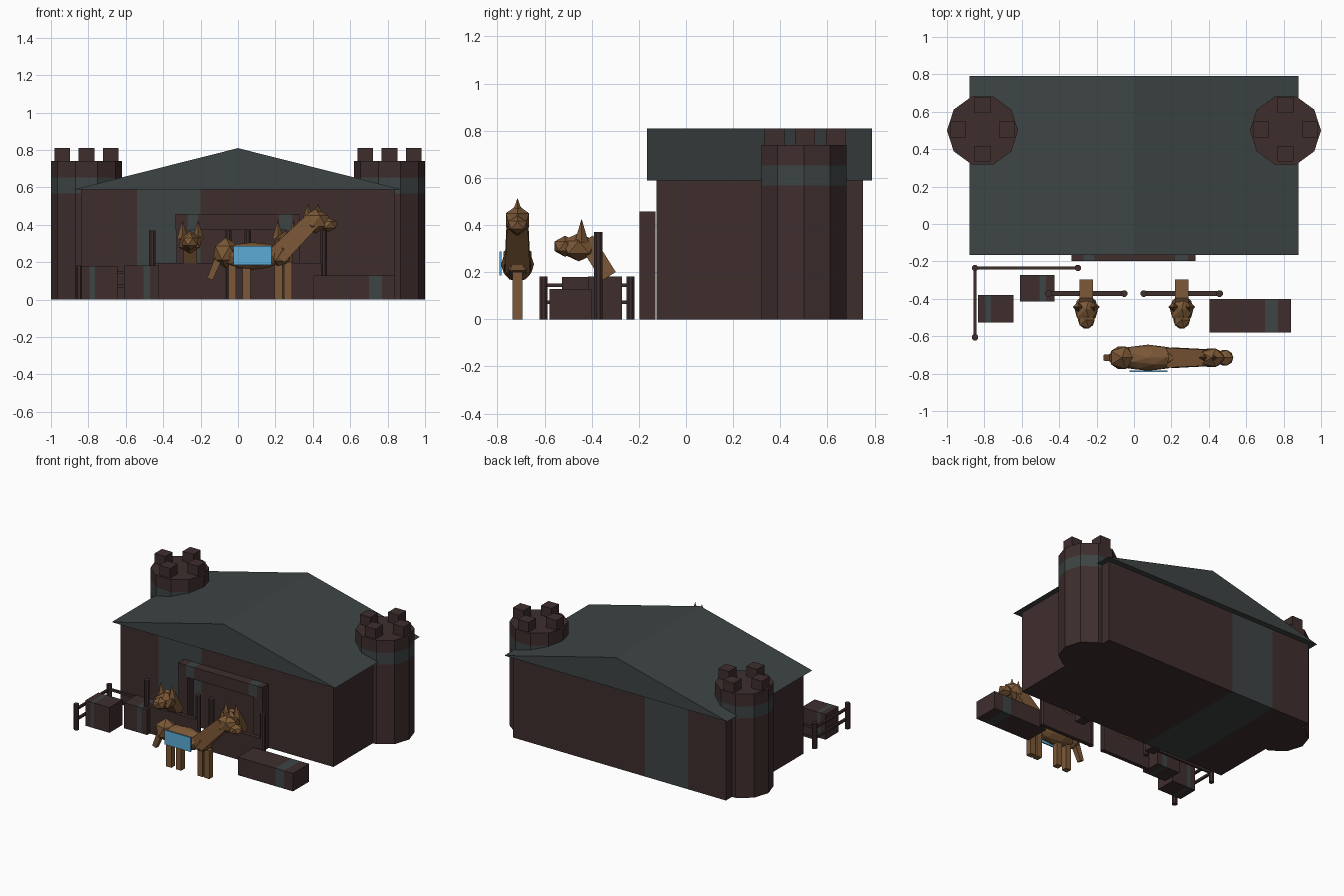
import bpy, bmesh, math
from mathutils import Vector, Matrix

if "Cube" in bpy.data.objects:
    bpy.data.objects.remove(bpy.data.objects["Cube"])


def material(name, rgb):
    m = bpy.data.materials.new(name)
    m.diffuse_color = (*rgb, 1)
    m.use_nodes = True
    m.node_tree.nodes["Principled BSDF"].inputs["Base Color"].default_value = m.diffuse_color
    return m


BROWN = material("dark_brown", (0.050, 0.027, 0.027))
SLATE = material("slate", (0.047, 0.057, 0.057))
TAN = material("horse_tan", (0.200, 0.097, 0.038))
BLUE = material("blanket_blue", (0.105, 0.41, 0.67))


def finish(name, bm, mats):
    me = bpy.data.meshes.new(name)
    bm.normal_update()
    bm.to_mesh(me)
    bm.free()
    for m in mats:
        me.materials.append(m)
    ob = bpy.data.objects.new(name, me)
    bpy.context.collection.objects.link(ob)
    return ob


def stripe(bm, axis, lo, hi, rule=lambda f: True):
    """Cut the mesh at two planes and paint faces between them with slot 1."""
    n = Vector((0, 0, 0))
    n[axis] = 1
    for v in (lo, hi):
        bmesh.ops.bisect_plane(bm, geom=bm.verts[:] + bm.edges[:] + bm.faces[:],
                               plane_co=n * v, plane_no=n)
    bm.normal_update()
    for f in bm.faces:
        if lo < f.calc_center_median()[axis] < hi and rule(f):
            f.material_index = 1


def box(name, x, y, z, mat=BROWN, stripes=()):
    bm = bmesh.new()
    bmesh.ops.create_cube(bm, size=1)
    for v in bm.verts:
        v.co = [(a + b) / 2 + c * (b - a) for (a, b), c in zip((x, y, z), v.co)]
    for lo, hi in stripes:
        stripe(bm, 0, lo, hi, lambda f: abs(f.normal.x) < 0.5)
    return finish(name, bm, [mat, SLATE])


def rod(name, p, q, r1, r2, sides, mat, roll=0):
    """Tapered prism running from p to q."""
    p, q = Vector(p), Vector(q)
    bm = bmesh.new()
    bmesh.ops.create_cone(bm, cap_ends=True, segments=sides, radius1=r1, radius2=r2,
                          depth=(q - p).length)
    rot = (q - p).to_track_quat('Z', 'Y').to_matrix().to_4x4()
    bm.transform(Matrix.Translation((p + q) / 2) @ rot @ Matrix.Rotation(roll, 4, 'Z'))
    return finish(name, bm, [mat])


def ball(name, c, r, sub=1, mat=TAN):
    bm = bmesh.new()
    bmesh.ops.create_icosphere(bm, subdivisions=sub, radius=1)
    bm.transform(Matrix.Translation(c) @ Matrix.Diagonal((*r, 1)))
    return finish(name, bm, [mat])


# Main hall with a slate strip around front, back, top and bottom
box("hall_walls", (-0.84, 0.84), (-0.125, 0.75), (0, 0.59), stripes=[(-0.54, -0.2)])

# Solid gable roof, ridge running front to back
bm = bmesh.new()
gable = [bm.verts.new((x, -0.165, z)) for x, z in ((-0.88, 0.588), (0.88, 0.588), (0, 0.81))]
face = bm.faces.new(gable)
ext = bmesh.ops.extrude_face_region(bm, geom=[face])
bmesh.ops.translate(bm, vec=(0, 0.955, 0),
                    verts=[g for g in ext["geom"] if isinstance(g, bmesh.types.BMVert)])
bmesh.ops.recalc_face_normals(bm, faces=bm.faces[:])
finish("roof", bm, [SLATE])

# Two ten-sided towers with a slate band and four merlons each
for s, side in ((-1, "left"), (1, "right")):
    cx = s * 0.81
    bm = bmesh.new()
    bmesh.ops.create_cone(bm, cap_ends=True, segments=10, radius1=0.19, radius2=0.19, depth=0.74)
    bm.transform(Matrix.Translation((cx, 0.5, 0.37)) @ Matrix.Rotation(math.pi / 2, 4, 'Z'))
    stripe(bm, 2, 0.567, 0.652)
    finish(side + "_tower", bm, [BROWN, SLATE])
    for i in range(4):
        mx = cx + 0.13 * math.cos(i * math.pi / 2)
        my = 0.505 + 0.13 * math.sin(i * math.pi / 2)
        box(side + "_merlon", (mx - 0.042, mx + 0.042), (my - 0.042, my + 0.042), (0.72, 0.81))

# Doorway frame
box("door_beam", (-0.335, 0.33), (-0.198, -0.13), (0.372, 0.457),
    stripes=[(-0.27, -0.21), (0.22, 0.29)])
for s in (-1, 1):
    x = s * 0.295
    box("door_post", (x - 0.035, x + 0.035), (-0.198, -0.13), (0, 0.372))

# Stall gates, each with two posts and a horse head looking over
for s in (-1, 1):
    cx = s * 0.255
    box("stall_gate", (cx - 0.2, cx + 0.2), (-0.386, -0.358), (0, 0.197))
    for t in (-1, 1):
        x = cx + t * 0.203
        rod("stall_post", (x, -0.372, 0), (x, -0.372, 0.37), 0.019, 0.019, 8, BROWN, math.pi / 8)
    rod("stall_horse_neck", (cx, -0.328, 0.182), (cx, -0.425, 0.337), 0.05, 0.05, 4, TAN, math.pi / 4)
    ball("stall_horse_head", (cx, -0.455, 0.306), (0.07, 0.085, 0.06))
    ball("stall_horse_muzzle", (cx, -0.513, 0.31), (0.05, 0.053, 0.045))
    for t in (-1, 1):
        x = cx + t * 0.042
        rod("stall_horse_ear", (x, -0.443, 0.325), (x, -0.443, 0.427), 0.03, 0, 4, TAN)

# Standing horse, facing right
Y = -0.715
ball("horse_rump", (-0.065, Y, 0.25), (0.078, 0.07, 0.082))
ball("horse_barrel", (0.075, Y, 0.233), (0.185, 0.07, 0.074), 2)
ball("horse_chest", (0.22, Y, 0.24), (0.075, 0.065, 0.075))
rod("horse_neck", (0.21, Y, 0.235), (0.4, Y, 0.425), 0.075, 0.062, 4, TAN, math.pi / 4)
ball("horse_head", (0.415, Y, 0.42), (0.078, 0.058, 0.066))
ball("horse_muzzle", (0.485, Y, 0.4), (0.052, 0.048, 0.038))
for x in (0.375, 0.428):
    rod("horse_ear", (x, Y, 0.435), (x, Y, 0.515), 0.028, 0, 4, TAN)
for x in (-0.031, 0.046, 0.216, 0.268):
    box("horse_leg", (x - 0.021, x + 0.021), (Y - 0.021, Y + 0.021), (0, 0.2), TAN)
rod("horse_tail", (-0.105, Y, 0.22), (-0.15, Y, 0.11), 0.028, 0.022, 4, TAN, math.pi / 4)
box("horse_blanket", (-0.025, 0.18), (-0.792, -0.783), (0.185, 0.287), BLUE)

# Crates and feed trough
box("outer_crate", (-0.835, -0.645), (-0.527, -0.38), (0, 0.18), stripes=[(-0.795, -0.765)])
box("inner_crate", (-0.61, -0.425), (-0.415, -0.272), (0, 0.182), stripes=[(-0.505, -0.47)])
box("feed_trough", (0.405, 0.84), (-0.58, -0.4), (0, 0.128), stripes=[(0.7, 0.77)])

# L-shaped corner fence
corner, ends = (-0.85, -0.235), ((-0.3, -0.235), (-0.85, -0.605))
for x, y in (corner, *ends):
    rod("fence_post", (x, y, 0), (x, y, 0.182), 0.018, 0.018, 8, BROWN, math.pi / 8)
for e in ends:
    for z in (0.072, 0.145):
        rod("fence_rail", (*corner, z), (*e, z), 0.011, 0.011, 4, BROWN, math.pi / 4)
